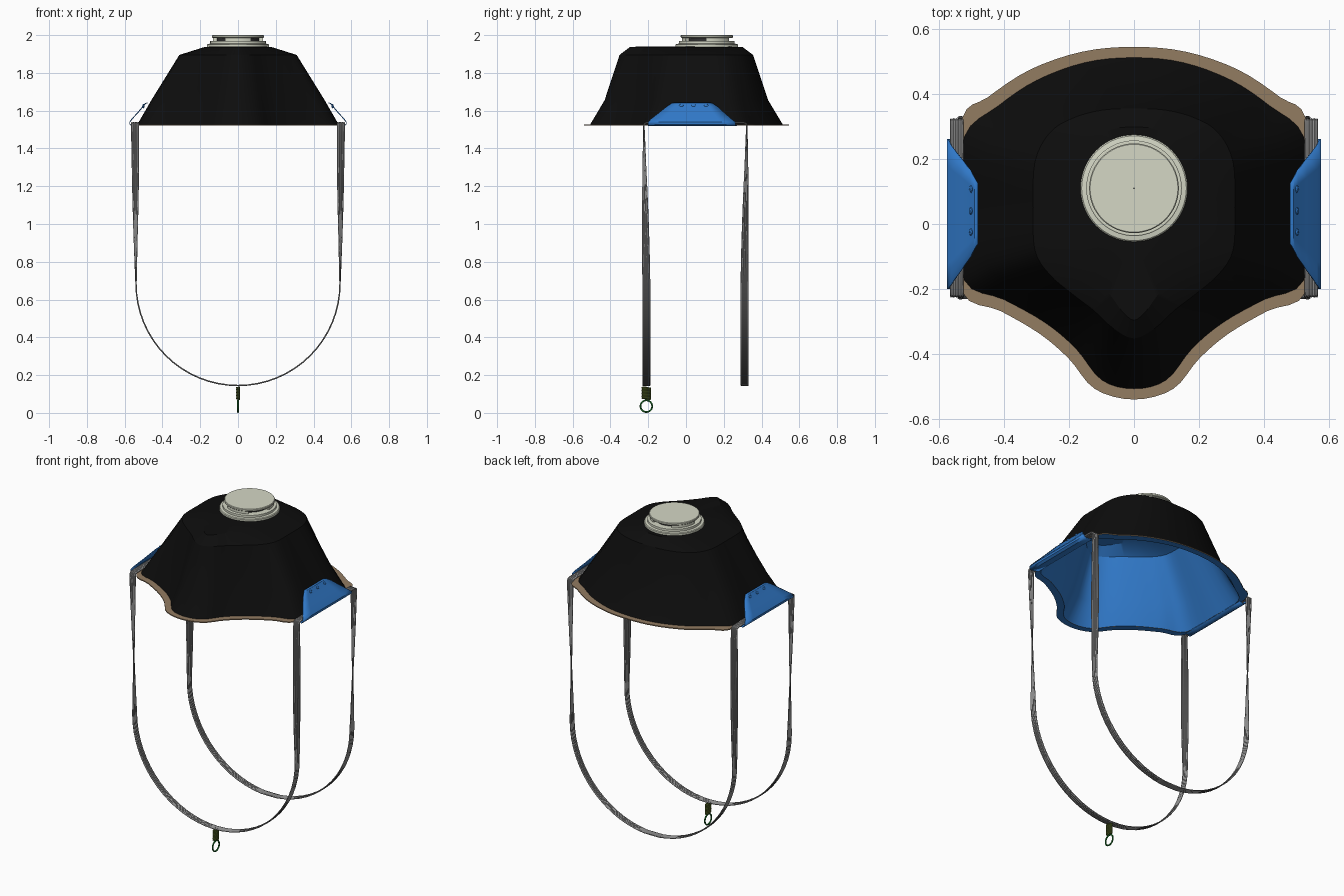
import bpy, math
from mathutils import Vector

if "Cube" in bpy.data.objects:
    bpy.data.objects.remove(bpy.data.objects["Cube"])


def material(name, rgb):
    m = bpy.data.materials.new(name)
    m.diffuse_color = (*rgb, 1)
    m.use_nodes = True
    m.node_tree.nodes["Principled BSDF"].inputs["Base Color"].default_value = m.diffuse_color
    return m


BLACK = material("black_fabric", (0.004, 0.004, 0.004))
BLUE = material("blue_lining", (0.03, 0.19, 0.58))
TAN = material("tan_edge", (0.29, 0.2, 0.12))
CREAM = material("cream_plastic", (0.66, 0.68, 0.56))
DARK = material("dark_slot", (0.03, 0.03, 0.03))
STRAP = material("strap_grey", (0.27, 0.27, 0.27))
OLIVE = material("olive_coil", (0.09, 0.13, 0.02))
GREEN = material("green_ring", (0.01, 0.16, 0.02))


def make(name, verts, faces, mats, angle=30):
    me = bpy.data.meshes.new(name)
    me.from_pydata(verts, [], faces)
    ob = bpy.data.objects.new(name, me)
    bpy.context.collection.objects.link(ob)
    for m in mats:
        me.materials.append(m)
    bpy.ops.object.select_all(action='DESELECT')
    bpy.context.view_layer.objects.active = ob
    ob.select_set(True)
    bpy.ops.object.shade_smooth_by_angle(angle=math.radians(angle))
    return ob


def loft(name, rings, mats, cap_end=False, closed=False, loop=True):
    """Skin a list of equal-length rings; closed also joins last ring to first."""
    n = len(rings[0])
    faces = []
    for r in range(len(rings) if closed else len(rings) - 1):
        s = (r + 1) % len(rings)
        for i in range(n if loop else n - 1):
            j = (i + 1) % n
            faces.append((r * n + i, r * n + j, s * n + j, s * n + i))
    if cap_end:
        faces.append(tuple(range((len(rings) - 1) * n, len(rings) * n)))
    return make(name, [tuple(v) for ring in rings for v in ring], faces, mats)


def outline(half, steps=4):
    """Mirror a half outline and smooth it with Catmull-Rom."""
    pts = [Vector(p) for p in half] + [Vector((-x, y)) for x, y in half[-2:0:-1]]
    n, out = len(pts), []
    for i in range(n):
        a, b, c, d = (pts[(i + k) % n] for k in (-1, 0, 1, 2))
        for s in range(steps):
            t = s / steps
            out.append(0.5 * (2 * b + (c - a) * t + (2 * a - 5 * b + 4 * c - d) * t * t
                              + (3 * b - a - 3 * c + d) * t ** 3))
    return out


def at(ring, z, sx=1.0, sy=1.0):
    return [(p.x * sx, p.y * sy, z) for p in ring]


# Mask cup: lower, middle and upper outlines
base = outline([(0, .515), (.15, .5), (.3, .445), (.42, .365), (.525, .27), (.53, .05),
                (.525, -.175), (.4, -.235), (.275, -.305), (.18, -.385), (.1, -.483), (0, -.51)])
top = outline([(0, .355), (.1, .35), (.19, .325), (.26, .28), (.305, .19), (.31, .05),
               (.305, -.08), (.26, -.155), (.19, -.215), (.125, -.265), (.065, -.32), (0, -.352)])
mid = [Vector((b.x + (t.x - b.x) * .34, b.y + (t.y - b.y) * .5)) for b, t in zip(base, top)]
for name, mat, s, dz in (("mask_shell", BLACK, 1, 0), ("mask_lining", BLUE, .985, .008)):
    loft(name, [at(base, 1.522, s, s), at(mid, 1.655 - dz, s, s), at(top, 1.895 - dz, s, s),
                at(top, 1.938 - dz, .56, .84), at(top, 1.94 - dz, .2, .4)], [mat], cap_end=True)

# Flat rim: tan on top, blue underneath
edge = outline([(0, .545), (.16, .53), (.32, .475), (.45, .39), (.53, .322), (.55, .05),
                (.53, -.208), (.41, -.268), (.29, -.338), (.2, -.415), (.12, -.508), (0, -.54)])
rim = loft("mask_rim", [at(base, 1.527, .985, .985), at(edge, 1.527), at(edge, 1.521),
                        at(base, 1.521, .985, .985)], [TAN, BLUE], closed=True)
for p in rim.data.polygons:
    if all(rim.data.vertices[v].co.z < 1.524 for v in p.vertices):
        p.material_index = 1


def mirror_x(ob):
    m = ob.modifiers.new("mirror", 'MIRROR')
    m.merge_threshold = .006


def solidify(ob, t):
    m = ob.modifiers.new("thickness", 'SOLIDIFY')
    m.thickness = t
    m.offset = 0


# Folded side tabs that hold the strap: x, z, y range of each row
rows = [(.525, 1.521, -.185, .27), (.562, 1.521, -.2, .262), (.573, 1.529, -.2, .262),
        (.573, 1.54, -.2, .26), (.562, 1.555, -.185, .24), (.53, 1.59, -.14, .2),
        (.503, 1.622, -.1, .165), (.49, 1.638, -.075, .14), (.48, 1.641, -.06, .125)]
tab = loft("side_tab", [[(x, a + (b - a) * k / 6, z) for k in range(7)] for x, z, a, b in rows],
           [BLUE], loop=False)
solidify(tab, .005)
mirror_x(tab)

# Weld dots on the tabs
for k, y in enumerate((-.025, .04, .107)):
    bpy.ops.mesh.primitive_uv_sphere_add(segments=12, ring_count=8, radius=.012,
                                         location=(0, 0, 0))
    dot = bpy.context.object
    dot.name = f"weld_dot_{k + 1}"
    for v in dot.data.vertices:
        v.co = Vector((.501 + v.co.x * .5, y + v.co.y, 1.624 + v.co.z))
    dot.data.materials.append(BLUE)
    mirror_x(dot)

# Elastic strap: right half of a twisting ribbed loop, mirrored
path = []
R = .54


def half_strap(y_low, y_top, flip):
    pts = []
    for i in range(17):
        a = math.pi / 2 * i / 16
        pts.append((Vector((R * math.sin(a), y_low, .685 - R * math.cos(a))), Vector((0, 1, 0))))
    for i in range(1, 17):
        f = i / 16
        a = f * math.pi / 2
        pts.append((Vector((R + .005 * f, y_low + (y_top - y_low) * f, .685 + .835 * f)),
                    Vector((math.sin(a), flip * math.cos(a), 0)) if flip > 0 else
                    Vector((math.sin(a), -math.cos(a), 0))))
    if flip < 0:
        pts = [(p, Vector((0, -1, 0)) if k < 17 else w) for k, (p, w) in enumerate(pts)]
    return pts


X = Vector((1, 0, 0))
path = half_strap(-.21, -.223, 1)
path += [(Vector((.545, y, z)), X) for y, z in
         ((-.219, 1.532), (-.208, 1.536), (-.1, 1.537), (.04, 1.537), (.2, 1.537),
          (.305, 1.536), (.318, 1.532))]
path += half_strap(.31, .322, -1)[::-1]
rings = []
for k, (p, w) in enumerate(path):
    tan = path[min(k + 1, len(path) - 1)][0] - path[max(k - 1, 0)][0]
    if k in (0, len(path) - 1):
        tan = X.copy()
    nrm = tan.normalized().cross(w).normalized()
    rings.append([p + w * (.04 * (c / 8 - .5)) + nrm * (.0012 if c % 2 else -.0012)
                  for c in range(9)])
strap = loft("elastic_strap", rings, [STRAP], loop=False)
mirror_x(strap)
solidify(strap, .005)

# Exhalation valve: turned profiles around a vertical axis
VALVE_Y = .11


def lathe(name, prof, mat, a0=0, a1=360, seg=64):
    full = a1 - a0 == 360
    angs = [math.radians(a0 + (a1 - a0) * i / seg) for i in range(seg if full else seg + 1)]
    rings = [[(r * math.cos(a), VALVE_Y + r * math.sin(a), z) for r, z in prof] for a in angs]
    ob = loft(name, rings, [mat], closed=full)
    if not full:
        n, last = len(prof), (len(angs) - 1) * len(prof)
        make(name + "_ends", [v for v in rings[0] + rings[-1]],
             [tuple(range(n)), tuple(range(n, 2 * n))], [mat])
    return ob


lathe("valve_base", [(.001, 1.93), (.16, 1.93), (.165, 1.936), (.165, 1.949), (.161, 1.953),
                     (.147, 1.955), (.147, 1.968), (.144, 1.97), (.001, 1.97)], CREAM)
lathe("valve_core", [(.001, 1.965), (.112, 1.965), (.112, 1.99), (.001, 1.99)], DARK)
lathe("valve_cap", [(.001, 1.986), (.135, 1.986), (.138, 1.989), (.138, 1.997), (.135, 2.0),
                    (.001, 2.0)], CREAM)
for k in range(3):
    mid_a = 90 + 60 + 120 * k
    lathe(f"valve_wall_{k + 1}", [(.108, 1.968), (.132, 1.968), (.132, 1.988), (.108, 1.988)],
          CREAM, mid_a - 32, mid_a + 32, 16)

# Coil and ring hanging from the front strap
cu = bpy.data.curves.new("strap_coil", 'CURVE')
cu.dimensions = '3D'
cu.bevel_depth = .0045
cu.bevel_resolution = 2
sp = cu.splines.new('POLY')
TURNS, STEP = 8, 16
sp.points.add(TURNS * STEP)
for i, pt in enumerate(sp.points):
    a = 2 * math.pi * i / STEP
    pt.co = (.007 * math.cos(a), -.21 + .021 * math.sin(a), .072 + .064 * i / (TURNS * STEP), 1)
cu.materials.append(OLIVE)
bpy.context.collection.objects.link(bpy.data.objects.new("strap_coil", cu))

bpy.ops.mesh.primitive_torus_add(major_radius=.031, minor_radius=.0045, major_segments=32,
                                 minor_segments=10, location=(0, -.21, .0355),
                                 rotation=(0, math.pi / 2, 0))
ring = bpy.context.object
ring.name = "pull_ring"
ring.data.materials.append(GREEN)
bpy.ops.object.shade_smooth_by_angle(angle=math.radians(60))
